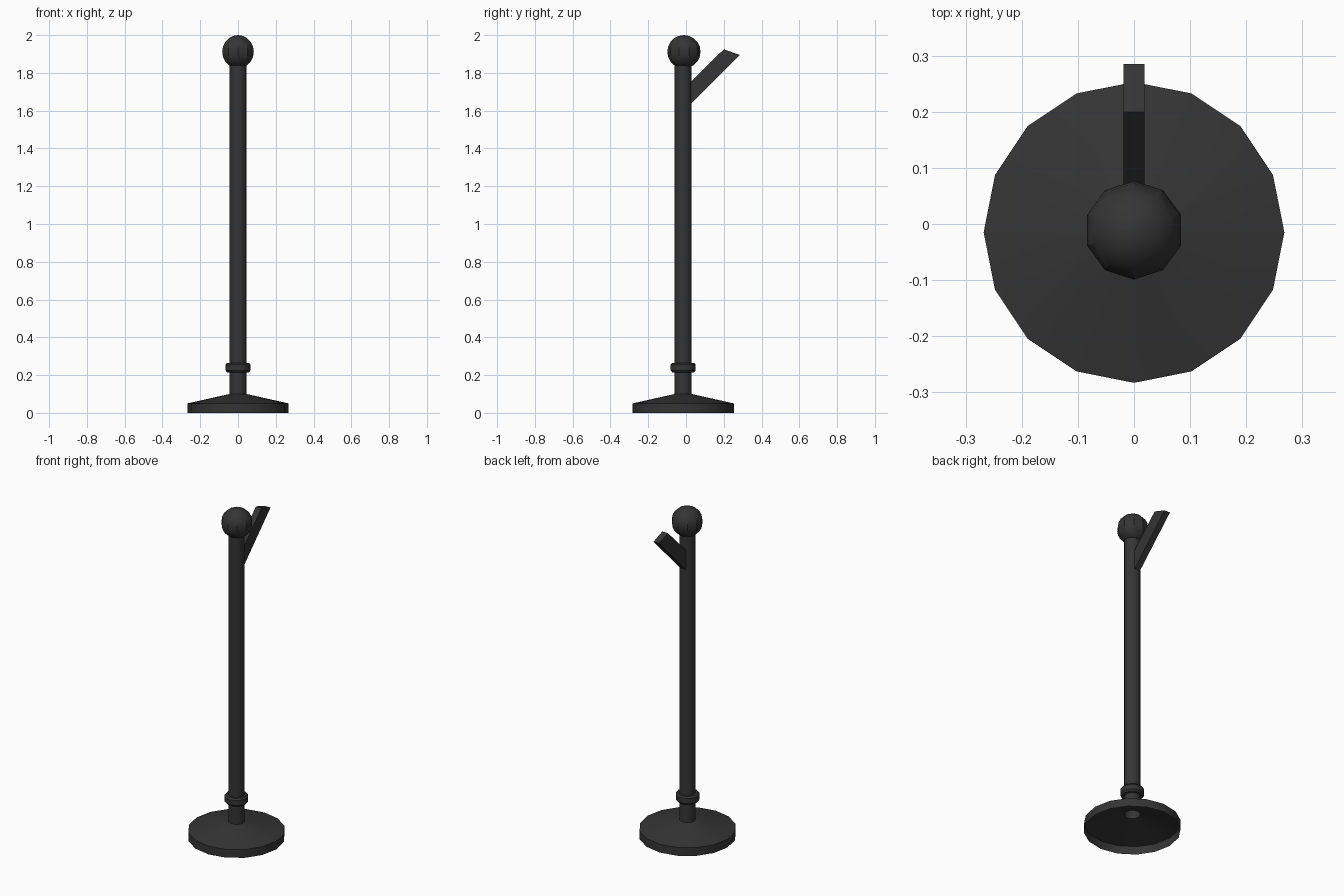
import bpy, bmesh, math

if "Cube" in bpy.data.objects:
    bpy.data.objects.remove(bpy.data.objects["Cube"])

CY = -0.015  # y position of the post axis

iron = bpy.data.materials.new("dark_iron")
iron.diffuse_color = (0.035, 0.035, 0.035, 1)
iron.use_nodes = True
iron.node_tree.nodes["Principled BSDF"].inputs["Base Color"].default_value = iron.diffuse_color


def finish(name, bm, smooth=None):
    bmesh.ops.recalc_face_normals(bm, faces=bm.faces)
    me = bpy.data.meshes.new(name)
    bm.to_mesh(me)
    bm.free()
    me.materials.append(iron)
    ob = bpy.data.objects.new(name, me)
    bpy.context.collection.objects.link(ob)
    if smooth:
        bpy.ops.object.select_all(action='DESELECT')
        ob.select_set(True)
        bpy.context.view_layer.objects.active = ob
        bpy.ops.object.shade_smooth_by_angle(angle=math.radians(smooth))
    return ob


def lathe(name, profile, sides=16, smooth=35):
    """Open shell turned around the post axis from (radius, z) points."""
    bm = bmesh.new()
    rings = []
    for r, z in profile:
        rings.append([bm.verts.new((r * math.cos(2 * math.pi * i / sides),
                                    CY + r * math.sin(2 * math.pi * i / sides), z))
                      for i in range(sides)])
    for a, b in zip(rings, rings[1:]):
        for i in range(sides):
            j = (i + 1) % sides
            bm.faces.new((a[i], a[j], b[j], b[i]))
    ob = finish(name, bm, smooth)
    # open shells: make sure the normals point outward
    if ob.data.polygons[0].normal.dot((ob.data.polygons[0].center.x,
                                       ob.data.polygons[0].center.y - CY, 0)) < 0:
        ob.data.flip_normals()
    return ob


# Hollow foot, sloping up to the post
lathe("base", [(0.268, 0), (0.268, 0.05), (0.045, 0.10)])

# Post and its collar
lathe("post", [(0.045, 0.10), (0.045, 1.86)])
lathe("collar", [(0.044, 0.215), (0.058, 0.215), (0.066, 0.225),
                 (0.066, 0.255), (0.058, 0.265), (0.044, 0.265)])

# Ball on top
bm = bmesh.new()
bmesh.ops.create_uvsphere(bm, u_segments=10, v_segments=10, radius=0.088)
bmesh.ops.translate(bm, verts=bm.verts, vec=(0, -0.011, 1.912))
finish("ball", bm, 30)

# Slanted flat arm at the back
bm = bmesh.new()
side = [(0.01, 1.62), (0.285, 1.895), (0.20, 1.925), (0.01, 1.738)]
face = bm.faces.new([bm.verts.new((-0.019, y, z)) for y, z in side])
new = bmesh.ops.extrude_face_region(bm, geom=[face])["geom"]
bmesh.ops.translate(bm, vec=(0.038, 0, 0),
                    verts=[v for v in new if isinstance(v, bmesh.types.BMVert)])
finish("arm", bm)
